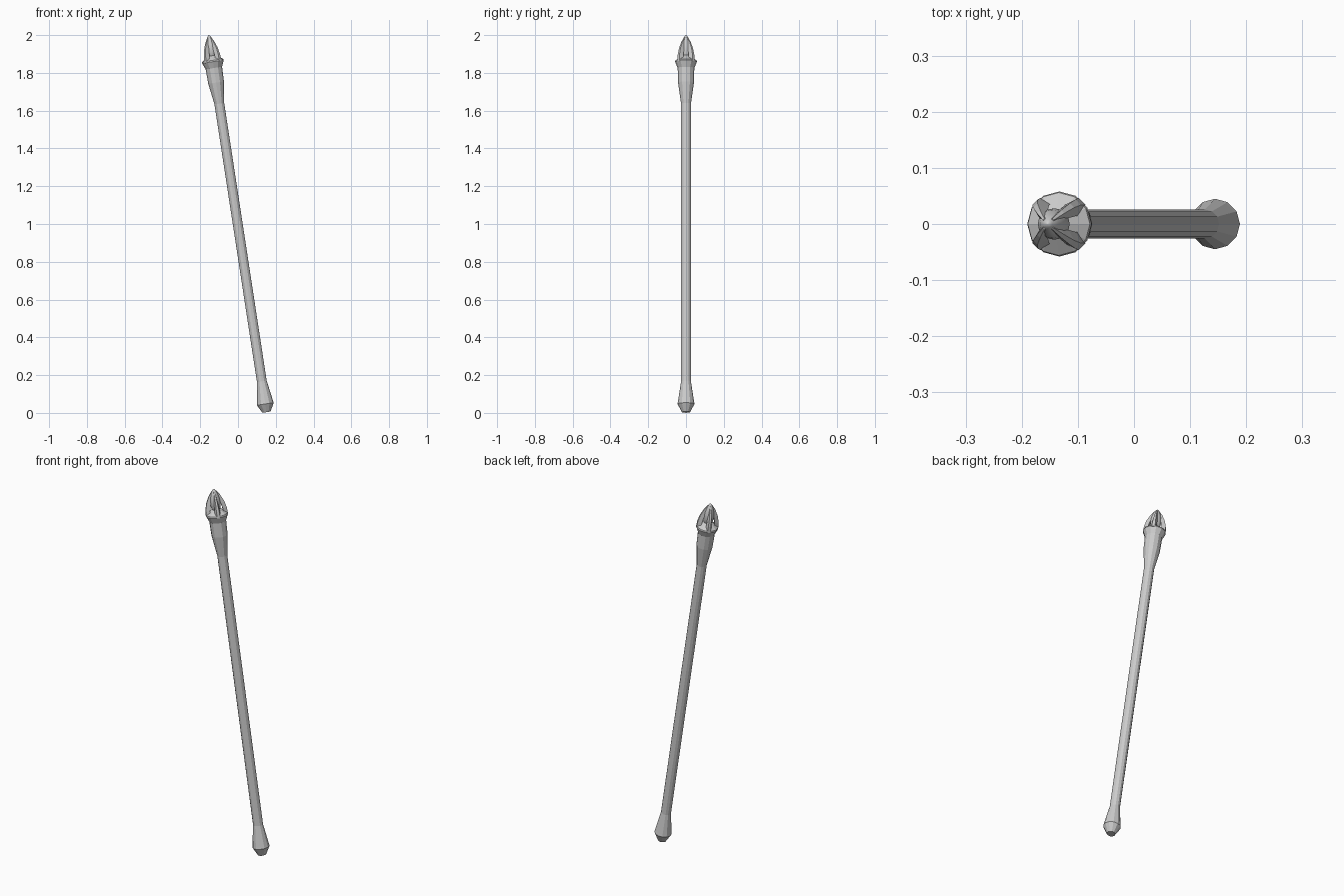
import bpy, bmesh, math
from mathutils import Matrix

if "Cube" in bpy.data.objects:
    bpy.data.objects.remove(bpy.data.objects["Cube"])

SIDES = 12
# Everything is built upright, then leaned toward -x
LEAN = Matrix.Translation((0.151, 0, 0.004)) @ Matrix.Rotation(math.radians(-8.7), 4, 'Y')


def finish(bm, name):
    bmesh.ops.remove_doubles(bm, verts=bm.verts, dist=1e-5)
    bmesh.ops.recalc_face_normals(bm, faces=bm.faces)
    bm.transform(LEAN)
    mesh = bpy.data.meshes.new(name)
    bm.to_mesh(mesh)
    bm.free()
    obj = bpy.data.objects.new(name, mesh)
    bpy.context.collection.objects.link(obj)
    return obj


def loft(bm, rings):
    loops = [[bm.verts.new(p) for p in ring] for ring in rings]
    n = len(loops[0])
    for a, b in zip(loops, loops[1:]):
        for i in range(n):
            j = (i + 1) % n
            bm.faces.new((a[i], a[j], b[j], b[i]))
    bm.faces.new(loops[0])
    bm.faces.new(loops[-1])


def lathe(name, profile, sides=SIDES):
    bm = bmesh.new()
    loft(bm, [[(r * math.cos(2 * math.pi * i / sides),
                r * math.sin(2 * math.pi * i / sides), z) for i in range(sides)]
              for r, z in profile])
    return finish(bm, name)


# Foot cap, pole and flared socket
lathe("foot", [(0.022, 0), (0.045, 0.044), (0.043, 0.055), (0.026, 0.165)])
lathe("pole", [(0.026, 0.165), (0.026, 1.652)])
lathe("socket", [(0.026, 1.652), (0.042, 1.765), (0.044, 1.843),
                 (0.058, 1.877), (0.056, 1.884), (0.020, 1.910)])

# Pointed gem in the middle of the claws
gem = lathe("gem", [(0.014, 1.89), (0.024, 1.915), (0.028, 1.94), (0.025, 1.968),
                    (0.017, 1.995), (0.008, 2.012), (0.001, 2.019)], 16)
for p in gem.data.polygons:
    p.use_smooth = True

# Four curved claws: (height, outer radius, inner radius, half width)
stations = [(1.875, 0.057, 0.036, 0.017), (1.91, 0.055, 0.034, 0.014),
            (1.945, 0.047, 0.026, 0.011), (1.98, 0.031, 0.014, 0.008),
            (2.008, 0.012, 0.003, 0.004)]
for k in range(4):
    bm = bmesh.new()
    loft(bm, [[(ro, -w * 0.5, z), (ro, w * 0.5, z), (ri, w, z - 0.004), (ri, -w, z - 0.004)]
              for z, ro, ri, w in stations])
    bm.transform(Matrix.Rotation(math.radians(45 + 90 * k), 4, 'Z'))
    finish(bm, f"claw_{k + 1}")
